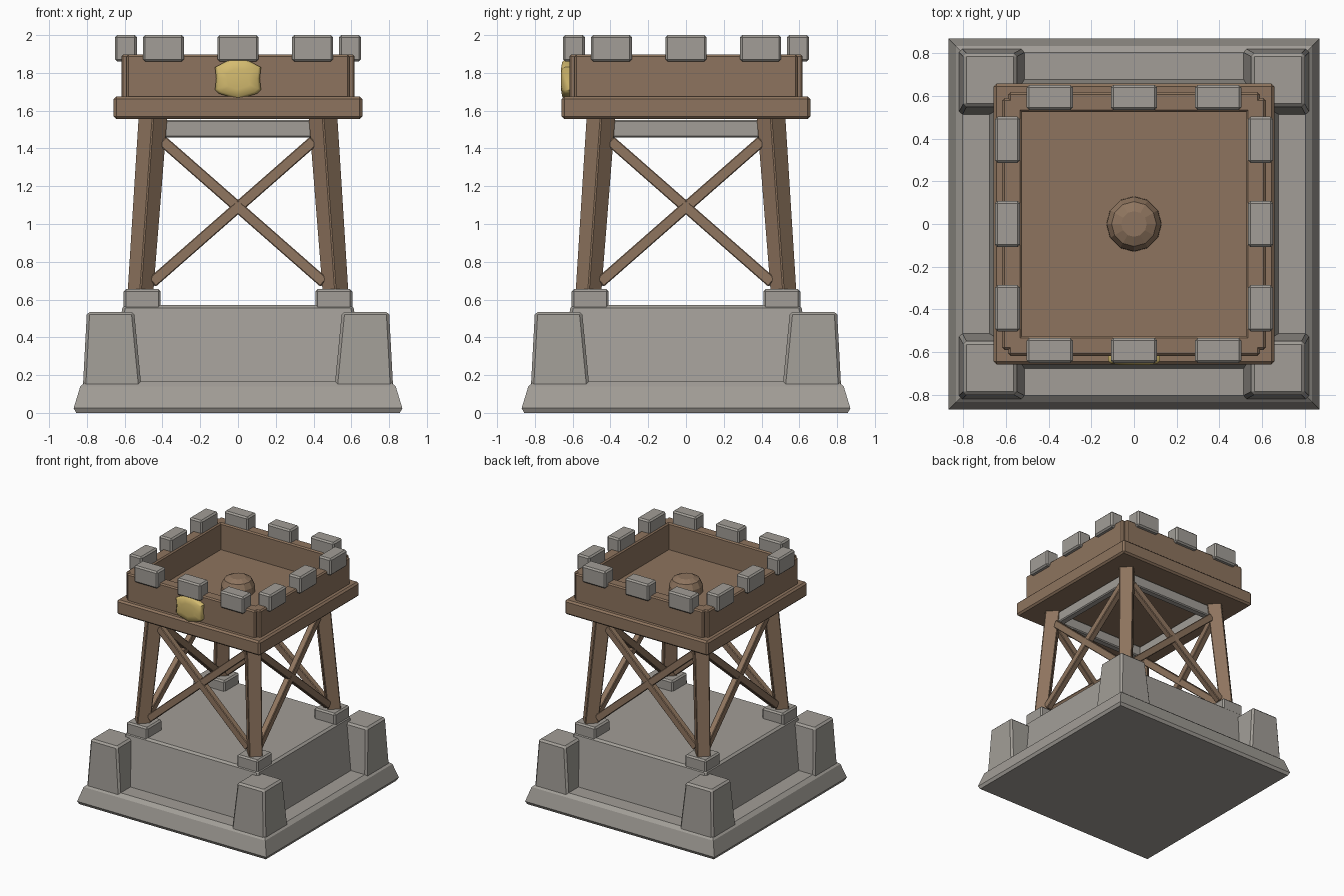
import bpy, bmesh, math
from mathutils import Matrix, Vector

if "Cube" in bpy.data.objects:
    bpy.data.objects.remove(bpy.data.objects["Cube"], do_unlink=True)


def material(name, rgb):
    m = bpy.data.materials.new(name)
    m.use_nodes = True
    m.diffuse_color = (*rgb, 1)
    m.node_tree.nodes["Principled BSDF"].inputs["Base Color"].default_value = (*rgb, 1)
    return m


STONE = material("warm grey stone", (0.36, 0.34, 0.31))
WOOD = material("brown wood", (0.27, 0.175, 0.112))
GOLD = material("pale gold", (0.66, 0.5, 0.16))


def finish(name, bm, mat, turn=0, bevel=0.0, smooth=False):
    """Make an object from bm, turned by quarter turns about the tower axis."""
    bmesh.ops.recalc_face_normals(bm, faces=bm.faces)
    bm.transform(Matrix.Rotation(turn * math.pi / 2, 4, "Z"))
    for f in bm.faces:
        f.smooth = smooth
    mesh = bpy.data.meshes.new(name)
    bm.to_mesh(mesh)
    bm.free()
    mesh.materials.append(mat)
    ob = bpy.data.objects.new(name, mesh)
    bpy.context.collection.objects.link(ob)
    if bevel:
        mod = ob.modifiers.new("bevel", "BEVEL")
        mod.width = bevel
        mod.segments = 1
    return ob


def loft(rings):
    """Closed solid through rings of points."""
    bm = bmesh.new()
    loops = [[bm.verts.new(p) for p in ring] for ring in rings]
    n = len(loops[0])
    for a, b in zip(loops, loops[1:]):
        for i in range(n):
            j = (i + 1) % n
            bm.faces.new((a[i], a[j], b[j], b[i]))
    bm.faces.new(loops[0][::-1])
    bm.faces.new(loops[-1])
    return bm


def rect(x0, x1, y0, y1, z):
    return [(x0, y0, z), (x1, y0, z), (x1, y1, z), (x0, y1, z)]


def square(r, z):
    return rect(-r, r, -r, r, z)


def box(x0, x1, y0, y1, z0, z1):
    return loft([rect(x0, x1, y0, y1, z0), rect(x0, x1, y0, y1, z1)])


def beam(p, q, wide, deep):
    """Square-cut timber from p to q, with its depth along y."""
    p, q = Vector(p), Vector(q)
    along = (q - p).normalized()
    side = along.cross(Vector((0, 1, 0))).normalized()
    out = side.cross(along)
    s, o = side * wide / 2, out * deep / 2
    return loft([[c - s - o, c + s - o, c + s + o, c - s + o] for c in (p, q)])


# Stone base
finish("plinth", loft([square(r, z) for r, z in
       ((0.857, 0), (0.87, 0.025), (0.835, 0.14), (0.805, 0.166))]), STONE)
finish("base_body", loft([square(0.68, 0.15), square(0.61, 0.57)]), STONE, bevel=0.015)

# Corner parts
for k in range(4):
    finish("corner_buttress", loft([rect(0.51, 0.822, -0.822, -0.51, 0.12),
           rect(0.55, 0.8, -0.8, -0.55, 0.535)]), STONE, k, 0.015)
    finish("post_foot", box(0.41, 0.605, -0.605, -0.41, 0.5, 0.655), STONE, k, 0.012)

    # Leaning post set diagonally
    post = []
    for c, r, z in ((0.517, 0.072, 0.63), (0.45, 0.08, 1.57)):
        post.append([(c + r, -c, z), (c, -c + r, z), (c - r, -c, z), (c, -c - r, z)])
    finish("post", loft(post), WOOD, k, 0.006)

# Parts repeated on each side
for k in range(4):
    for s in (-1, 1):
        finish("cross_brace", beam((s * 0.455, -0.505, 0.69), (-s * 0.4, -0.455, 1.44),
               0.058, 0.05), WOOD, k, 0.005)
    finish("top_tie", box(-0.43, 0.43, -0.45, -0.39, 1.457, 1.55), STONE, k, 0.008)
    finish("parapet_wall", box(-0.59, 0.59, -0.618, -0.525, 1.66, 1.897), WOOD, k, 0.01)
    for x in (-0.395, 0, 0.395):
        finish("merlon", box(x - 0.109, x + 0.109, -0.652, -0.535, 1.86, 2.0),
               STONE, k, 0.012)

# Platform
finish("platform", box(-0.658, 0.658, -0.658, 0.658, 1.555, 1.676), WOOD, bevel=0.014)

# Rounded wooden knob on the floor
knob = []
for r, z in ((0.13, 1.67), (0.128, 1.73), (0.105, 1.775), (0.06, 1.797)):
    knob.append([(r * math.cos(a), r * math.sin(a), z)
                 for a in (i * math.tau / 12 for i in range(12))])
finish("floor_knob", loft(knob), WOOD)

# Domed shield on the front wall
outline = [(0, 1.66), (0.1, 1.69), (0.122, 1.71), (0.115, 1.77), (0.122, 1.83),
           (0.04, 1.872)]
outline += [(-x, z) for x, z in reversed(outline) if x]
rings = []
for scale, y in ((1, -0.61), (1, -0.64), (0.88, -0.655), (0.5, -0.662)):
    rings.append([(x * scale, y, 1.767 + (z - 1.767) * scale) for x, z in outline])
shield = finish("shield", loft(rings), GOLD)
bpy.context.view_layer.objects.active = shield
shield.select_set(True)
bpy.ops.object.shade_smooth_by_angle(angle=math.radians(50))
